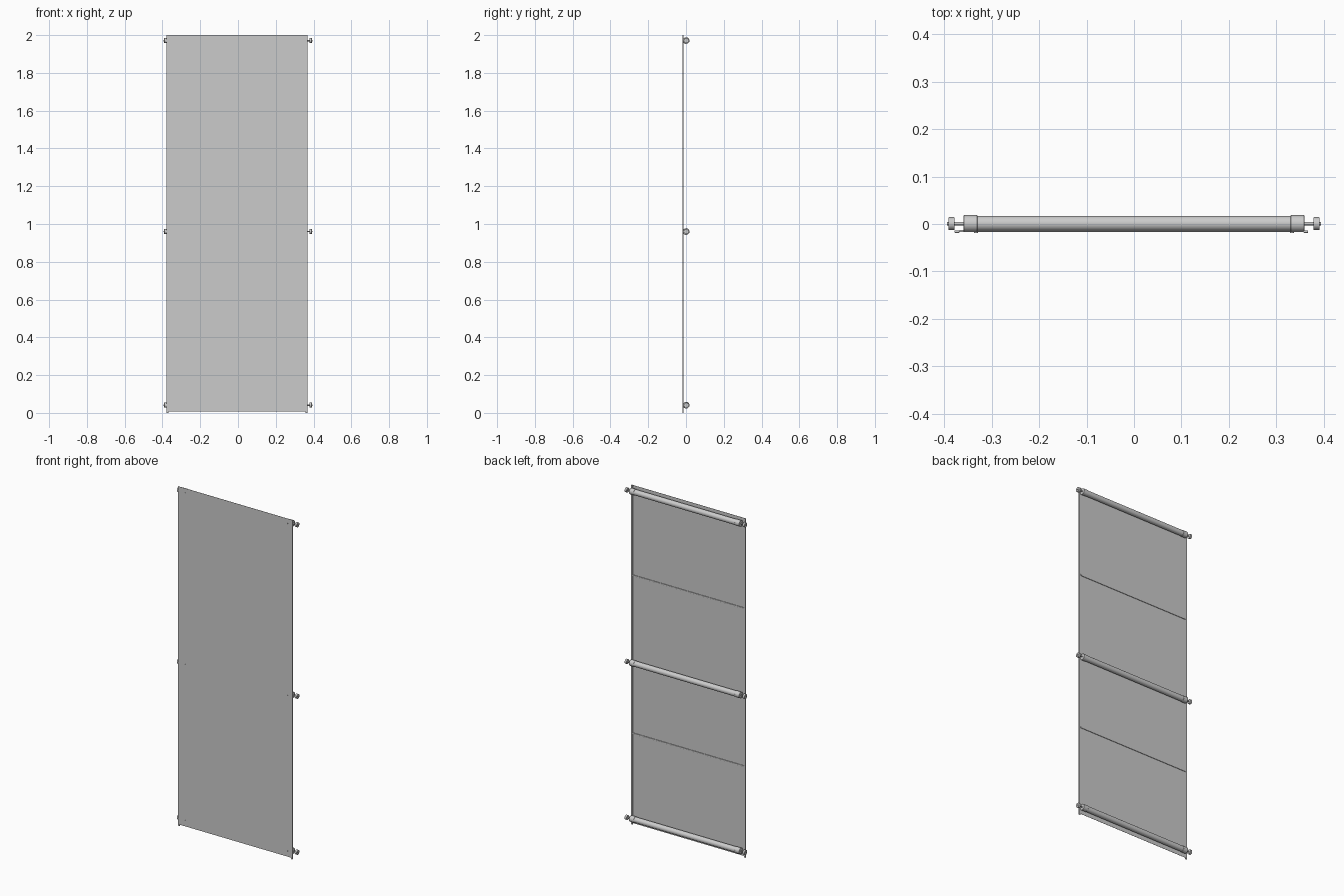
import bpy, math
from mathutils import Vector

if "Cube" in bpy.data.objects:
    bpy.data.objects.remove(bpy.data.objects["Cube"])

AXIS_Y = 0.0008
SHEET_Y = -0.0165
SHEET_L, SHEET_R = -0.378, 0.367


def box(name, lo, hi, bevel=0.0):
    lo, hi = Vector(lo), Vector(hi)
    bpy.ops.mesh.primitive_cube_add(size=1, location=(lo + hi) / 2)
    ob = bpy.context.object
    ob.name = name
    ob.scale = hi - lo
    bpy.ops.object.transform_apply(location=False, rotation=False, scale=True)
    if bevel:
        m = ob.modifiers.new("soft_edges", 'BEVEL')
        m.width, m.segments = bevel, 2
    return ob


def cyl(name, a, b, r, sides=32, bevel=0.0):
    a, b = Vector(a), Vector(b)
    d = b - a
    bpy.ops.mesh.primitive_cylinder_add(vertices=sides, radius=r, depth=d.length,
                                        location=(a + b) / 2)
    ob = bpy.context.object
    ob.name = name
    ob.rotation_euler = d.to_track_quat('Z', 'Y').to_euler()
    if bevel:
        m = ob.modifiers.new("soft_edges", 'BEVEL')
        m.width, m.segments, m.limit_method = bevel, 2, 'ANGLE'
    bpy.ops.object.shade_smooth_by_angle(angle=math.radians(35))
    return ob


# Flat sheet
box("sheet", (SHEET_L + 0.002, SHEET_Y - 0.0005, 0.008),
    (SHEET_R - 0.002, SHEET_Y + 0.0005, 2.0))

# Folded side edges, full height
for side, x0 in (("left", SHEET_L), ("right", SHEET_R - 0.01)):
    box(side + "_edge_strip", (x0, -0.0185, 0), (x0 + 0.01, -0.0135, 2.0), 0.0008)

# Thin stiffening battens on the back
for label, z in (("upper", 1.468), ("lower", 0.537)):
    box(label + "_batten", (SHEET_L + 0.01, SHEET_Y, z - 0.004),
        (SHEET_R - 0.01, SHEET_Y + 0.004, z + 0.004), 0.0008)

# Cross tubes with end fittings
for label, z in (("top", 1.971), ("middle", 0.96), ("bottom", 0.041)):
    cyl(label + "_tube", (-0.332, AXIS_Y, z), (0.332, AXIS_Y, z), 0.0162)
    for side, s in (("left", -1), ("right", 1)):
        n = f"{label}_{side}_"
        cyl(n + "end_cap", (s * 0.33, AXIS_Y, z), (s * 0.359, AXIS_Y, z), 0.0177, 32, 0.0008)
        cyl(n + "shaft", (s * 0.355, AXIS_Y, z), (s * 0.394, AXIS_Y, z), 0.0035, 16)
        cyl(n + "end_disc", (s * 0.378, AXIS_Y, z), (s * 0.391, AXIS_Y, z), 0.0135, 32, 0.001)
        # Bolt head on the front of the sheet
        cyl(n + "bolt", (s * 0.333, -0.0185, z), (s * 0.333, -0.01, z), 0.004, 16)
